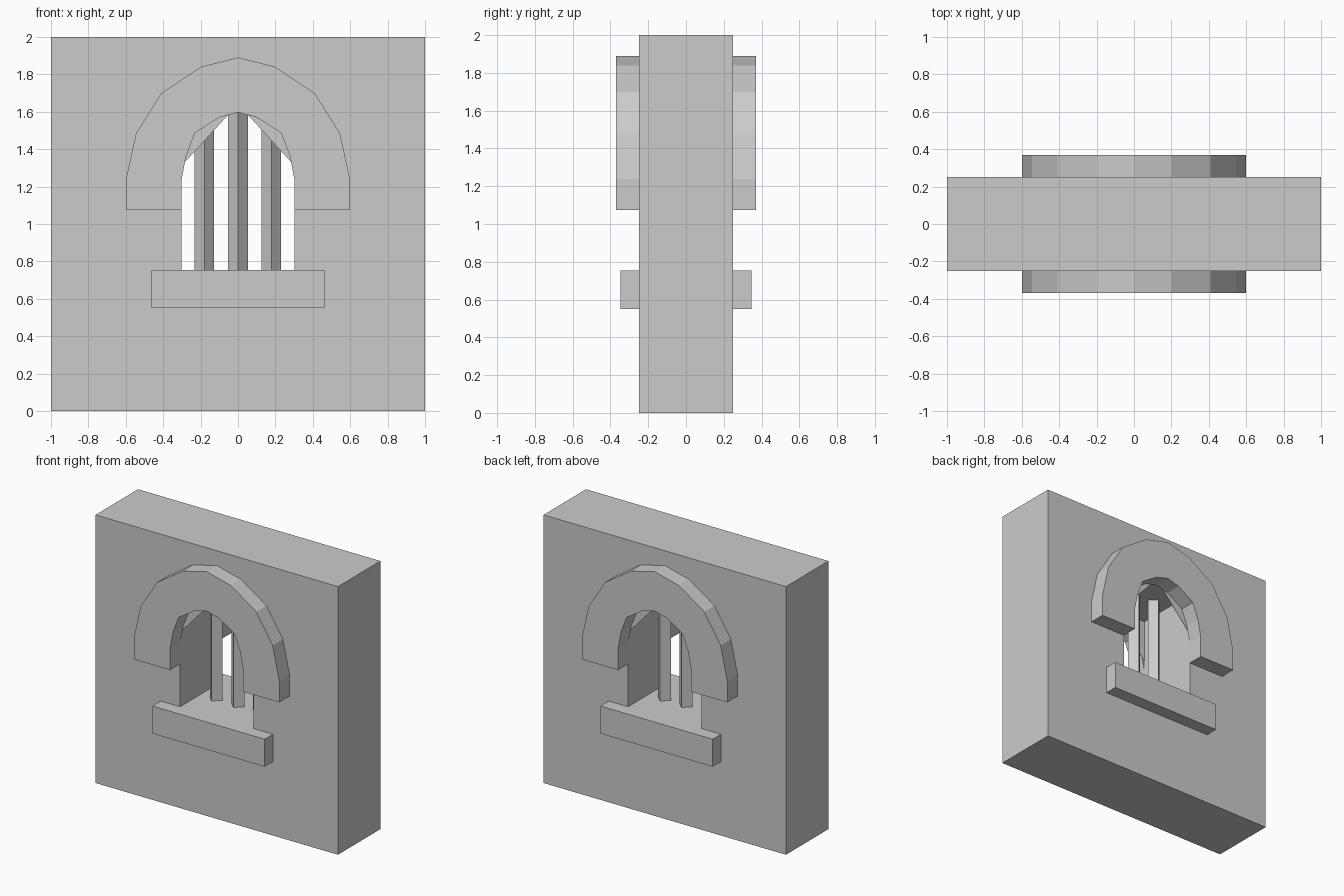
import bpy
import math

if "Cube" in bpy.data.objects:
    bpy.data.objects.remove(bpy.data.objects["Cube"])


def make_mesh(name, verts, faces):
    mesh = bpy.data.meshes.new(name)
    mesh.from_pydata(verts, [], faces)
    mesh.validate()
    obj = bpy.data.objects.new(name, mesh)
    bpy.context.collection.objects.link(obj)
    # consistent outward normals
    bpy.context.view_layer.objects.active = obj
    obj.select_set(True)
    bpy.ops.object.mode_set(mode='EDIT')
    bpy.ops.mesh.select_all(action='SELECT')
    bpy.ops.mesh.normals_make_consistent(inside=False)
    bpy.ops.object.mode_set(mode='OBJECT')
    obj.select_set(False)
    return obj


def band(name, outer, inner, y0, y1, closed):
    """Solid strip between two matching xz outlines, extruded along y."""
    n = len(outer)
    verts = [(x, y, z) for y in (y0, y1) for line in (outer, inner) for x, z in line]
    faces = []
    for i in range(n if closed else n - 1):
        j = (i + 1) % n
        faces += [(i, j, n + j, n + i), (2*n + i, 2*n + j, 3*n + j, 3*n + i),
                  (i, j, 2*n + j, 2*n + i), (n + i, n + j, 3*n + j, 3*n + i)]
    if not closed:
        for i in (0, n - 1):
            faces.append((i, n + i, 3*n + i, 2*n + i))
    return make_mesh(name, verts, faces)


def prism(name, pts, y0, y1):
    n = len(pts)
    verts = [(x, y, z) for y in (y0, y1) for x, z in pts]
    faces = [tuple(range(n)), tuple(range(n, 2*n))]
    faces += [(i, (i + 1) % n, n + (i + 1) % n, n + i) for i in range(n)]
    return make_mesh(name, verts, faces)


def rect(x, z0, z1):
    return [(-x, z0), (x, z0), (x, z1), (-x, z1)]


def mirrored(half):
    """Right half from the bottom to the crown, completed on the left."""
    return half + [(-x, z) for x, z in half[-2::-1]]


# wall with a rectangular opening
HEAD = 1.63
band("wall", rect(1.0, 0.0, 2.0), rect(0.303, 0.65, HEAD), -0.25, 0.25, True)

# faceted arch surrounds on both faces, and the thin corner pieces behind them
outer = mirrored([(0.6, 1.075), (0.6, 1.237), (0.545, 1.485), (0.41, 1.7), (0.2, 1.84), (0, 1.89)])
inner = mirrored([(0.302, 1.075), (0.302, 1.237), (0.277, 1.365), (0.23, 1.487), (0.1, 1.57), (0, 1.597)])
for side, s in (("front", -1), ("back", 1)):
    band(side + "_arch", outer, inner, s * 0.249, s * 0.37, False)
    for m in (-1, 1):
        prism(side + "_arch_corner", [(m * 0.303, 1.31), (m * 0.01, HEAD), (m * 0.303, HEAD)],
              s * 0.247, s * 0.25)

# sill running through the wall
prism("sill", rect(0.463, 0.55, 0.755), -0.347, 0.347)

# square bars turned on their corners
for x in (-0.18, 0.0, 0.178):
    bpy.ops.mesh.primitive_cylinder_add(vertices=4, radius=0.053, depth=HEAD - 0.72,
                                        location=(x, 0, (HEAD + 0.72) / 2))
    bpy.context.object.name = "window_bar"
